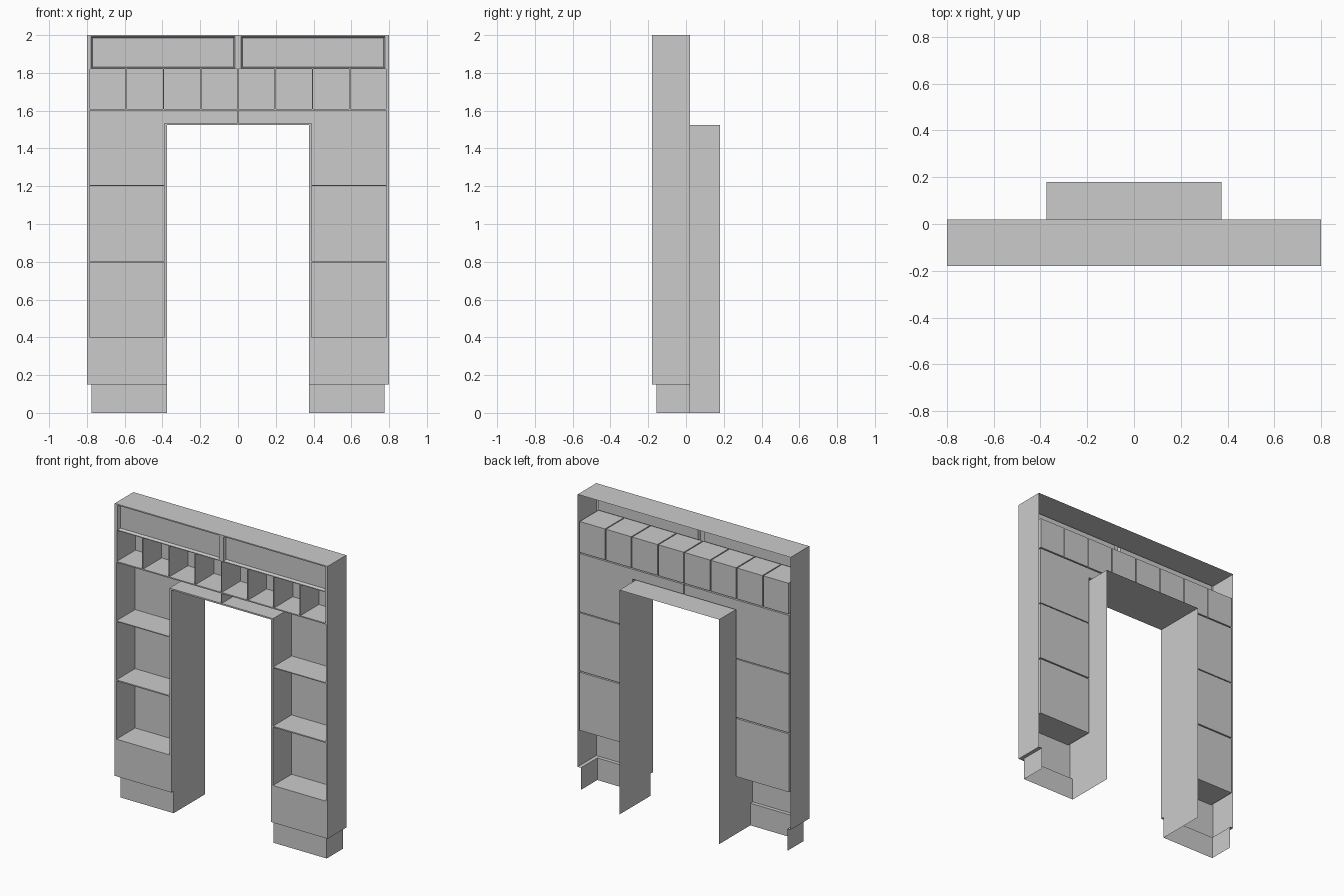
import bpy, bmesh
from mathutils import Vector

if "Cube" in bpy.data.objects:
    bpy.data.objects.remove(bpy.data.objects["Cube"])

FRONT, BACK, DEEP = -0.18, 0.02, 0.18      # front face, case back, doorway lining back
SIDE, DOOR, TOP, ARCH = -0.8, -0.375, 2.0, 1.525
PLX, PLY, PLZ = -0.775, -0.155, 0.15       # plinth side, front, height


def face(bm, pts, facing):
    f = bm.faces.new([bm.verts.new(p) for p in pts])
    f.normal_update()
    if f.normal.dot(Vector(facing)) < 0:
        f.normal_flip()


def finish(name, bm):
    """Weld the left half, then mirror it to the right."""
    bmesh.ops.remove_doubles(bm, verts=bm.verts, dist=1e-5)
    me = bpy.data.meshes.new(name)
    bm.to_mesh(me)
    bm.free()
    ob = bpy.data.objects.new(name, me)
    bpy.context.collection.objects.link(ob)
    ob.modifiers.new("mirror", 'MIRROR').use_clip = True


def rect(x0, x1, z0, z1):
    return [(x0, z0), (x1, z0), (x1, z1), (x0, z1)]


def tray(bm, loop, back, taper=0.0):
    """Compartment open at the front: walls and back from an xz loop (counter-clockwise)."""
    cx = sum(p[0] for p in loop) / len(loop)
    cz = sum(p[1] for p in loop) / len(loop)
    a = [bm.verts.new((x, FRONT, z)) for x, z in loop]
    b = [bm.verts.new((x - taper * (1 if x > cx else -1), back,
                       z - taper * (1 if z > cz else -1))) for x, z in loop]
    for i in range(len(loop)):
        j = (i + 1) % len(loop)
        bm.faces.new((a[j], a[i], b[i], b[j]))
    bm.faces.new(b)


# Compartment openings on the left half
panels = [rect(-0.778, -0.016, 1.825, 1.992)]
pitch = 0.197
cubbies = [rect(-0.0035 - (i + 1) * pitch + 0.007, -0.0035 - i * pitch, 1.61, 1.82)
           for i in range(4)]
shelves = [rect(-0.787, -0.389, z, z + 0.395) for z in (0.402, 0.805)]
shelves.append([(-0.787, 1.206), (-0.389, 1.206), (-0.389, 1.535),
                (-0.0035, 1.535), (-0.0035, 1.602), (-0.787, 1.602)])

for name, loops, back, taper in (("top_panel", panels, FRONT + 0.02, 0.007),
                                 ("cubby_row", cubbies, BACK, 0),
                                 ("shelf_compartments", shelves, BACK, 0)):
    bm = bmesh.new()
    for lp in loops:
        tray(bm, lp, back, taper)
    finish(name, bm)

# Front frame: outline filled around all the openings
bm = bmesh.new()
outline = [(SIDE, PLZ), (DOOR, PLZ), (DOOR, ARCH), (0, ARCH), (0, TOP), (SIDE, TOP)]
for lp in [outline] + panels + cubbies + shelves:
    vs = [bm.verts.new((x, FRONT, z)) for x, z in lp]
    for i, v in enumerate(vs):
        bm.edges.new((v, vs[(i + 1) % len(vs)]))
bmesh.ops.triangle_fill(bm, edges=bm.edges[:], use_beauty=True, normal=(0, -1, 0))
for f in bm.faces:
    f.normal_update()
    if f.normal.y > 0:
        f.normal_flip()
finish("front_frame", bm)

# Outer case: side, top and the underside lip above the plinth
bm = bmesh.new()
face(bm, [(SIDE, FRONT, PLZ), (SIDE, BACK, PLZ), (SIDE, BACK, TOP), (SIDE, FRONT, TOP)], (-1, 0, 0))
face(bm, [(SIDE, FRONT, TOP), (0, FRONT, TOP), (0, BACK, TOP), (SIDE, BACK, TOP)], (0, 0, 1))
face(bm, [(SIDE, FRONT, PLZ), (DOOR, FRONT, PLZ), (DOOR, PLY, PLZ), (PLX, PLY, PLZ)], (0, 0, -1))
face(bm, [(SIDE, FRONT, PLZ), (PLX, PLY, PLZ), (PLX, BACK, PLZ), (SIDE, BACK, PLZ)], (0, 0, -1))
finish("outer_case", bm)

# Plinth, open below and behind
bm = bmesh.new()
face(bm, [(PLX, PLY, 0), (DOOR, PLY, 0), (DOOR, PLY, PLZ), (PLX, PLY, PLZ)], (0, -1, 0))
face(bm, [(PLX, PLY, 0), (PLX, BACK, 0), (PLX, BACK, PLZ), (PLX, PLY, PLZ)], (-1, 0, 0))
finish("plinth", bm)

# Doorway lining running back through the wall
bm = bmesh.new()
face(bm, [(DOOR, PLY, 0), (DOOR, DEEP, 0), (DOOR, DEEP, ARCH), (DOOR, FRONT, ARCH),
          (DOOR, FRONT, PLZ), (DOOR, PLY, PLZ)], (1, 0, 0))
face(bm, [(DOOR, FRONT, ARCH), (0, FRONT, ARCH), (0, DEEP, ARCH), (DOOR, DEEP, ARCH)], (0, 0, -1))
finish("doorway_lining", bm)
